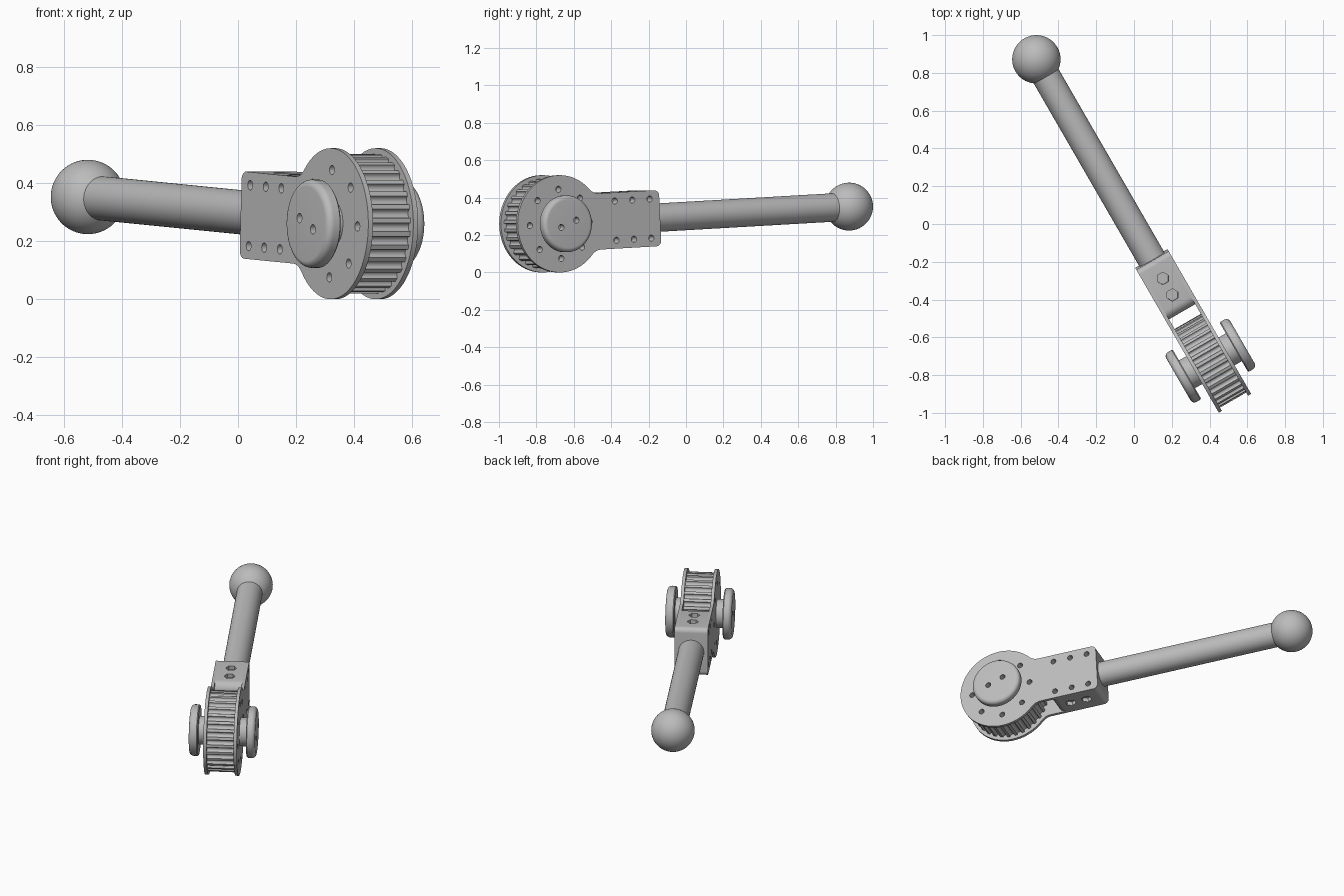
import bpy, bmesh
from math import sin, cos, radians, atan2, sqrt, pi
from mathutils import Matrix, Vector

old = bpy.data.objects.get("Cube")
if old:
    bpy.data.objects.remove(old, do_unlink=True)

grey = bpy.data.materials.new("machined_grey")
grey.use_nodes = True
COLOUR = (0.5, 0.5, 0.5, 1)
grey.diffuse_color = COLOUR
grey.node_tree.nodes["Principled BSDF"].inputs["Base Color"].default_value = COLOUR

# Working frame: x along the handle, y along the axle, z up; then placed in the world
PLACE = (Matrix.Translation((0.4045, -0.724, 0.26))
         @ Matrix.Rotation(radians(120), 4, 'Z')
         @ Matrix.Rotation(radians(-2.86), 4, 'Y'))
WHEEL_R, ARM_H, ARM_END = 0.26, 0.15, 0.62
INNER, OUTER = 0.08, 0.099
BALL_X = 1.845
X, Y, Z = Vector((1, 0, 0)), Vector((0, 1, 0)), Vector((0, 0, 1))


def arc(cx, cz, r, a0, a1, n):
    """Points on an arc in the side plane, angles in degrees."""
    angles = [radians(a0 + (a1 - a0) * i / n) for i in range(n + 1)]
    return [(cx + r * cos(a), cz + r * sin(a)) for a in angles]


def add_object(name, bm):
    bmesh.ops.recalc_face_normals(bm, faces=bm.faces)
    mesh = bpy.data.meshes.new(name)
    bm.to_mesh(mesh)
    bm.free()
    mesh.materials.append(grey)
    obj = bpy.data.objects.new(name, mesh)
    bpy.context.scene.collection.objects.link(obj)
    return obj


def extrude(name, profile, y0, y1):
    """Side-plane outline pushed from y0 to y1."""
    bm = bmesh.new()
    face = bm.faces.new([bm.verts.new((x, y0, z)) for x, z in profile])
    out = bmesh.ops.extrude_face_region(bm, geom=[face], use_keep_orig=True)
    moved = [g for g in out["geom"] if isinstance(g, bmesh.types.BMVert)]
    bmesh.ops.translate(bm, verts=moved, vec=(0, y1 - y0, 0))
    return add_object(name, bm)


def lathe(name, profile, axis, side, steps=64):
    """Spin (radius, height) points round an axis."""
    bm = bmesh.new()
    verts = [bm.verts.new(axis * h + side * r) for r, h in profile]
    edges = [bm.edges.new(pair) for pair in zip(verts, verts[1:])]
    bmesh.ops.spin(bm, geom=verts + edges, axis=axis, cent=(0, 0, 0),
                   angle=2 * pi, steps=steps, use_duplicate=False)
    bmesh.ops.remove_doubles(bm, verts=bm.verts, dist=0.0001)
    return add_object(name, bm)


def drill(holes):
    """One cutter from (start, end, radius, sides) rods."""
    bm = bmesh.new()
    for p, q, r, n in holes:
        p, q = Vector(p), Vector(q)
        turn = (q - p).to_track_quat('Z', 'Y').to_matrix().to_4x4()
        bmesh.ops.create_cone(bm, cap_ends=True, segments=n, radius1=r, radius2=r,
                              depth=(q - p).length,
                              matrix=Matrix.Translation((p + q) / 2) @ turn)
    cutter = add_object("hole_cutter", bm)
    cutter.hide_render = True
    return cutter


def cut(obj, holes):
    cutter = drill(holes)
    mod = obj.modifiers.new("holes", 'BOOLEAN')
    mod.operation = 'DIFFERENCE'
    mod.solver = 'EXACT'
    mod.object = cutter
    bpy.context.view_layer.update()
    graph = bpy.context.evaluated_depsgraph_get()
    mesh = bpy.data.meshes.new_from_object(obj.evaluated_get(graph))
    obj.modifiers.clear()
    obj.data = mesh
    bpy.data.objects.remove(cutter, do_unlink=True)


# Hole layouts
spots = [(0.185 * cos(k * pi / 4), 0.185 * sin(k * pi / 4)) for k in range(8)]
bolts = [(x, z) for x in (0.345, 0.453, 0.56) for z in (-0.105, 0.105)]


def side_holes(places, sides=(-1, 1)):
    return [((x, s * 0.05, z), (x, s * 0.15, z), 0.0165, 20)
            for x, z in places for s in sides]


parts = []

# Side plates: round flange flowing into a rectangular arm
fillet, corner = 0.08, 0.03
fx = sqrt((WHEEL_R + fillet) ** 2 - (ARM_H + fillet) ** 2)
fz = ARM_H + fillet
t = atan2(fz, fx) * 180 / pi
outline = (arc(0, 0, WHEEL_R, t, 360 - t, 72)
           + arc(fx, -fz, fillet, 180 - t, 90, 8)[1:]
           + arc(ARM_END - corner, corner - ARM_H, corner, -90, 0, 8)
           + arc(ARM_END - corner, ARM_H - corner, corner, 0, 90, 8)
           + arc(fx, fz, fillet, 270, 180 + t, 8)[:-1])
for s, label in ((1, "right"), (-1, "left")):
    plate = extrude(label + "_side_plate", outline, s * INNER, s * OUTER)
    cut(plate, side_holes(spots + bolts, (s,)))
    parts.append(plate)

# Spacer block between the plates, with nut pockets above and below
nose, front = 0.05, 0.305
block = extrude("spacer_block",
                arc(ARM_END - corner, corner - ARM_H, corner, -90, 0, 8)
                + arc(ARM_END - corner, ARM_H - corner, corner, 0, 90, 8)
                + arc(front + nose, ARM_H - nose, nose, 90, 180, 8)
                + arc(front + nose, nose - ARM_H, nose, 180, 270, 8), -INNER, INNER)
pockets = []
for x in (0.41, 0.511):
    pockets.append(((x, 0, -0.2), (x, 0, 0.2), 0.018, 20))
    pockets += [((x, 0, s * 0.125), (x, 0, s * 0.2), 0.033, 6) for s in (-1, 1)]
cut(block, side_holes(bolts) + pockets)
parts.append(block)

# Toothed wheel with rounded grooves
TEETH, RIM, GROOVE = 32, 0.24, 0.015
teeth = []
for k in range(TEETH):
    a = 360 * k / TEETH
    teeth += arc(RIM * cos(radians(a)), RIM * sin(radians(a)), GROOVE,
                 a + 270, a + 90, 8)
wheel = extrude("toothed_wheel", teeth, -INNER, INNER)
cut(wheel, side_holes(spots))
parts.append(wheel)

# Axle knobs with a rounded outer rim and two pin holes
KNOB_R, KNOB_END, ROUND = 0.152, 0.196, 0.024
for s, label in ((1, "right"), (-1, "left")):
    rim = arc(KNOB_R - ROUND, KNOB_END - ROUND, ROUND, 0, 90, 8)
    knob = lathe(label + "_axle_knob",
                 [(0, 0.09), (0.085, 0.09), (0.085, 0.143), (KNOB_R - 0.006, 0.143),
                  (KNOB_R, 0.149)] + rim + [(0, KNOB_END)], Y * s, X)
    cut(knob, [((k * 0.047, s * 0.155, k * 0.017), (k * 0.047, s * 0.25, k * 0.017),
                0.0165, 20) for k in (-1, 1)])
    parts.append(knob)

# Handle rod and ball grip
parts.append(lathe("handle_rod", [(0, 0.6), (0.076, 0.6), (0.076, BALL_X - 0.09),
                                  (0, BALL_X - 0.09)], X, Z))
bm = bmesh.new()
bmesh.ops.create_uvsphere(bm, u_segments=64, v_segments=32, radius=0.128,
                          matrix=Matrix.Translation((BALL_X, 0, 0)))
parts.append(add_object("ball_grip", bm))

# Place and shade everything
bpy.ops.object.select_all(action='DESELECT')
for obj in parts:
    obj.data.transform(PLACE)
    obj.select_set(True)
bpy.context.view_layer.objects.active = parts[0]
bpy.ops.object.shade_smooth_by_angle(angle=radians(30))
